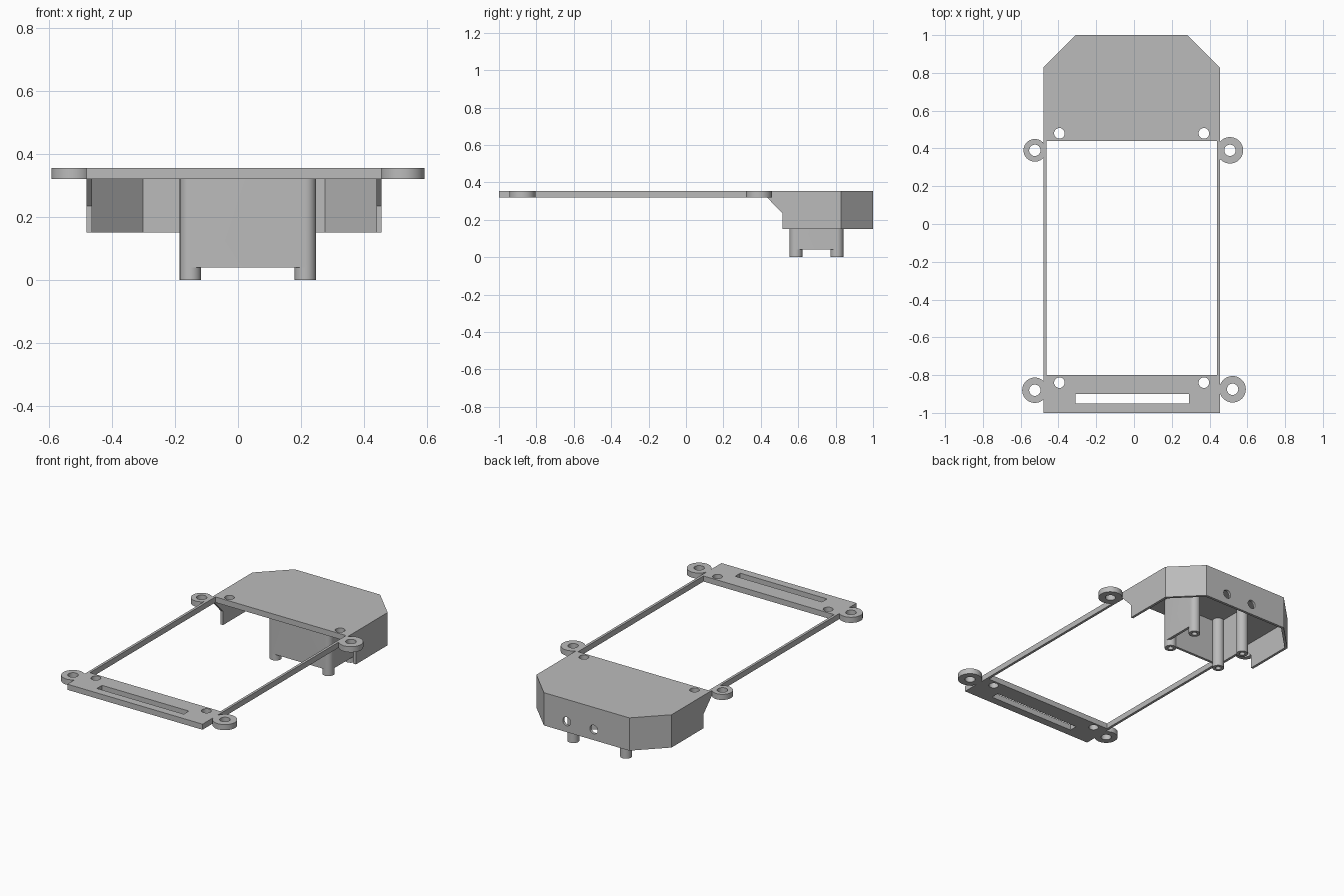
import bpy, bmesh, math
from mathutils import Matrix, Vector

cube = bpy.data.objects.get("Cube")
if cube:
    bpy.data.objects.remove(cube, do_unlink=True)

grey = bpy.data.materials.new("light_grey")
grey.use_nodes = True
COLOUR = (0.5, 0.5, 0.5, 1)
grey.diffuse_color = COLOUR
grey.node_tree.nodes["Principled BSDF"].inputs["Base Color"].default_value = COLOUR

TOP, UNDER, RIM, WEB = 0.355, 0.32, 0.15, 0.04
LEFT, RIGHT, MID = 0.455, -0.48, -0.0125
WALL = 0.016


def add_object(name, bm):
    bmesh.ops.recalc_face_normals(bm, faces=bm.faces)
    mesh = bpy.data.meshes.new(name)
    bm.to_mesh(mesh)
    bm.free()
    mesh.materials.append(grey)
    ob = bpy.data.objects.new(name, mesh)
    bpy.context.collection.objects.link(ob)
    return ob


def prism(name, outline, depth):
    """Extrude a closed 3D outline along a vector."""
    bm = bmesh.new()
    face = bm.faces.new([bm.verts.new(p) for p in outline])
    moved = bmesh.ops.extrude_face_region(bm, geom=[face])["geom"]
    bmesh.ops.translate(bm, vec=Vector(depth),
                        verts=[v for v in moved if isinstance(v, bmesh.types.BMVert)])
    return add_object(name, bm)


def slab(name, outline, z0, z1):
    return prism(name, [(x, y, z0) for x, y in outline], (0, 0, z1 - z0))


def box(name, x0, x1, y0, y1, z0, z1):
    return slab(name, [(x0, y0), (x1, y0), (x1, y1), (x0, y1)], z0, z1)


def rod(name, radius, centre, length, axis="Z"):
    bm = bmesh.new()
    turn = Matrix.Rotation(math.pi / 2, 4, "X") if axis == "Y" else Matrix()
    bmesh.ops.create_cone(bm, cap_ends=True, segments=40, radius1=radius, radius2=radius,
                          depth=length, matrix=Matrix.Translation(centre) @ turn)
    return add_object(name, bm)


def combine(target, tools, operation):
    """Apply booleans to the target and discard the tools."""
    for tool in tools:
        tool.hide_render = True
        mod = target.modifiers.new("bool", "BOOLEAN")
        mod.operation, mod.solver, mod.object = operation, "EXACT", tool
        bpy.context.view_layer.objects.active = target
        bpy.ops.object.modifier_apply(modifier=mod.name)
        bpy.data.objects.remove(tool, do_unlink=True)


def smooth(ob):
    bpy.ops.object.select_all(action="DESELECT")
    ob.select_set(True)
    bpy.context.view_layer.objects.active = ob
    bpy.ops.object.shade_smooth_by_angle(angle=math.radians(30))


def outline(front, inset):
    """Housing footprint with two chamfered back corners."""
    x0, x1, back = RIGHT + inset, LEFT - inset, 1 - inset
    cut = 0.172 - inset * (2 - math.sqrt(2))
    return [(x0, front), (x1, front), (x1, back - cut), (x1 - cut, back),
            (x0 + cut, back), (x0, back - cut)]


# Flat frame with mounting ears, window, slot and screw holes
frame = slab("frame_plate", outline(-1, 0), UNDER, TOP)
zc = (UNDER + TOP) / 2
ears = [(-0.525, 0.39, 0.06), (0.508, 0.39, 0.07),
        (-0.525, -0.88, 0.067), (0.522, -0.875, 0.07)]
combine(frame, [rod("ear", r, (x, y, zc), TOP - UNDER) for x, y, r in ears], "UNION")
cuts = [box("window", RIGHT + WALL, LEFT - WALL, -0.8, 0.44, 0.2, 0.5),
        box("slot", -0.31, 0.29, -0.95, -0.9, 0.2, 0.5)]
cuts += [rod("ear_hole", 0.03, (x, y, zc), 0.2) for x, y, r in ears]
cuts += [rod("screw_hole", 0.028, (x, y, zc), 0.2)
         for x in (-0.395, 0.37) for y in (-0.84, 0.48)]
combine(frame, cuts, "DIFFERENCE")
smooth(frame)

# Open-bottomed housing skirt with sloped front ends and two cable holes
POST_X, POST_Y, POST_R = (-0.151, 0.214), (0.588, 0.807), 0.034
skirt = slab("housing_wall", outline(0.433, 0), RIM, UNDER)
slope = [(0.433, UNDER), (0.515, 0.235), (0.515, 0.1), (0.3, 0.1), (0.3, UNDER)]
cuts = [slab("hollow", outline(0.2, WALL), 0.05, 0.5),
        prism("slope", [(-0.7, y, z) for y, z in slope], (1.4, 0, 0))]
cuts += [rod("cable_hole", 0.027, (x, 1, 0.217), 0.2, "Y") for x in (-0.062, 0.125)]
combine(skirt, cuts, "DIFFERENCE")
smooth(skirt)

# Bracket under the housing: three thin walls joining four drilled posts
x0, x1 = POST_X[0] - POST_R, POST_X[1] + POST_R
y0 = POST_Y[0] - POST_R
bracket = box("bracket", POST_X[0], POST_X[1], y0, y0 + WALL, WEB, UNDER)
parts = [box("side_web", a, a + WALL, POST_Y[0], POST_Y[1], WEB, UNDER)
         for a in (x0, x1 - WALL)]
parts += [rod("post", POST_R, (x, y, UNDER / 2), UNDER) for x in POST_X for y in POST_Y]
combine(bracket, parts, "UNION")
combine(bracket, [rod("pilot_hole", 0.016, (x, y, 0), 0.4)
                  for x in POST_X for y in POST_Y], "DIFFERENCE")
smooth(bracket)
